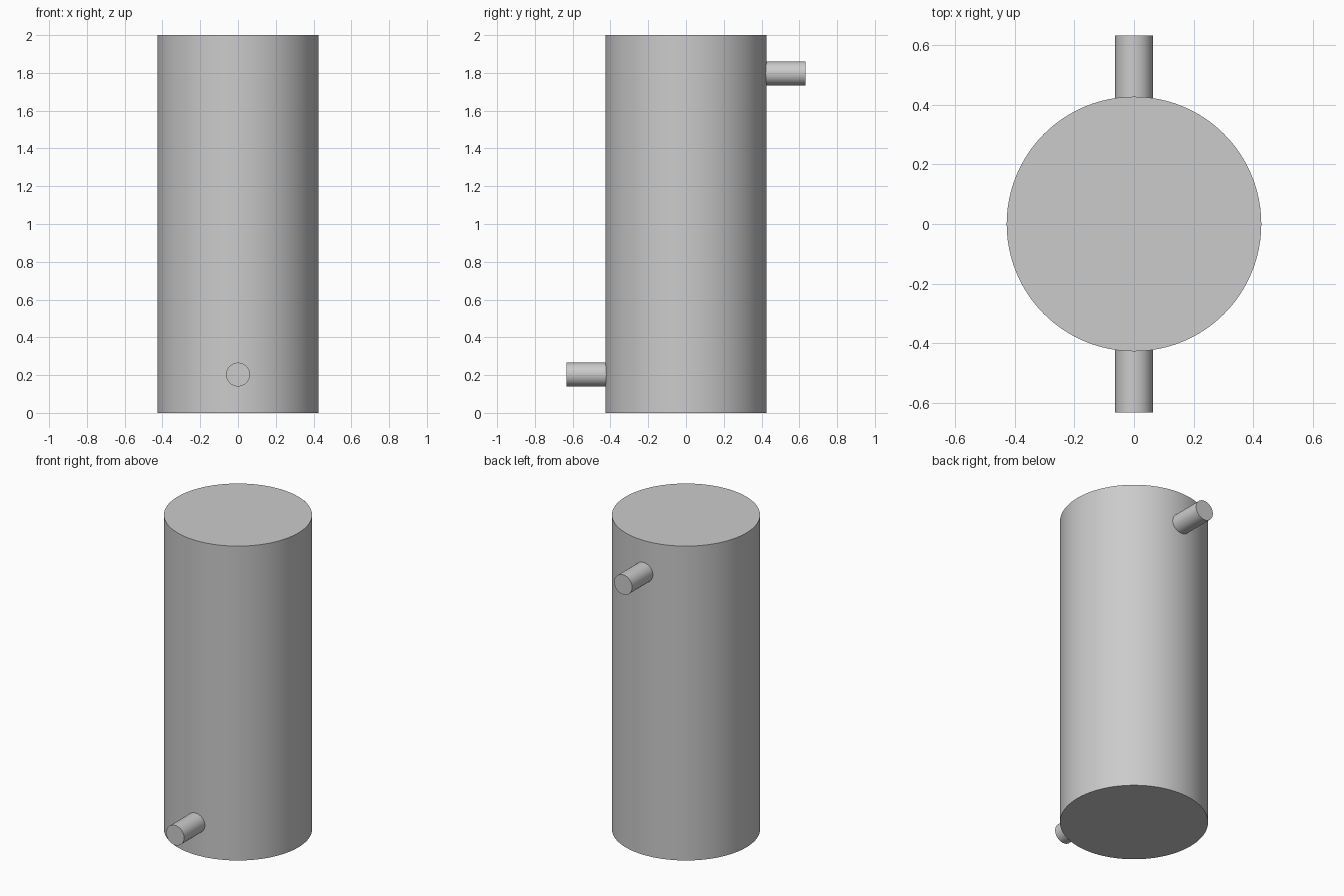
import bpy
import math

cube = bpy.data.objects.get("Cube")
if cube:
    bpy.data.objects.remove(cube, do_unlink=True)

GREY = (0.6, 0.6, 0.6, 1.0)
metal = bpy.data.materials.new("light grey")
metal.use_nodes = True
metal.diffuse_color = GREY
metal.node_tree.nodes["Principled BSDF"].inputs["Base Color"].default_value = GREY

BODY_RADIUS = 0.427
BODY_HEIGHT = 2.0
PIPE_RADIUS = 0.063
PIPE_REACH = 0.632
PIPE_START = 0.40
PIPE_INSET = 0.203


def cylinder(name, radius, depth, location, sides, rotation=(0, 0, 0)):
    bpy.ops.mesh.primitive_cylinder_add(vertices=sides, radius=radius, depth=depth,
                                        location=location, rotation=rotation)
    obj = bpy.context.object
    obj.name = name
    obj.data.materials.append(metal)
    bpy.ops.object.shade_smooth_by_angle(angle=math.radians(30))
    return obj


# Upright tank
cylinder("tank_body", BODY_RADIUS, BODY_HEIGHT, (0, 0, BODY_HEIGHT / 2), 96)

# Low pipe at the front, high pipe at the back
for name, side, z in (("front_pipe", -1, PIPE_INSET),
                      ("back_pipe", 1, BODY_HEIGHT - PIPE_INSET)):
    middle = side * (PIPE_START + PIPE_REACH) / 2
    cylinder(name, PIPE_RADIUS, PIPE_REACH - PIPE_START, (0, middle, z), 48,
             (math.pi / 2, 0, 0))
